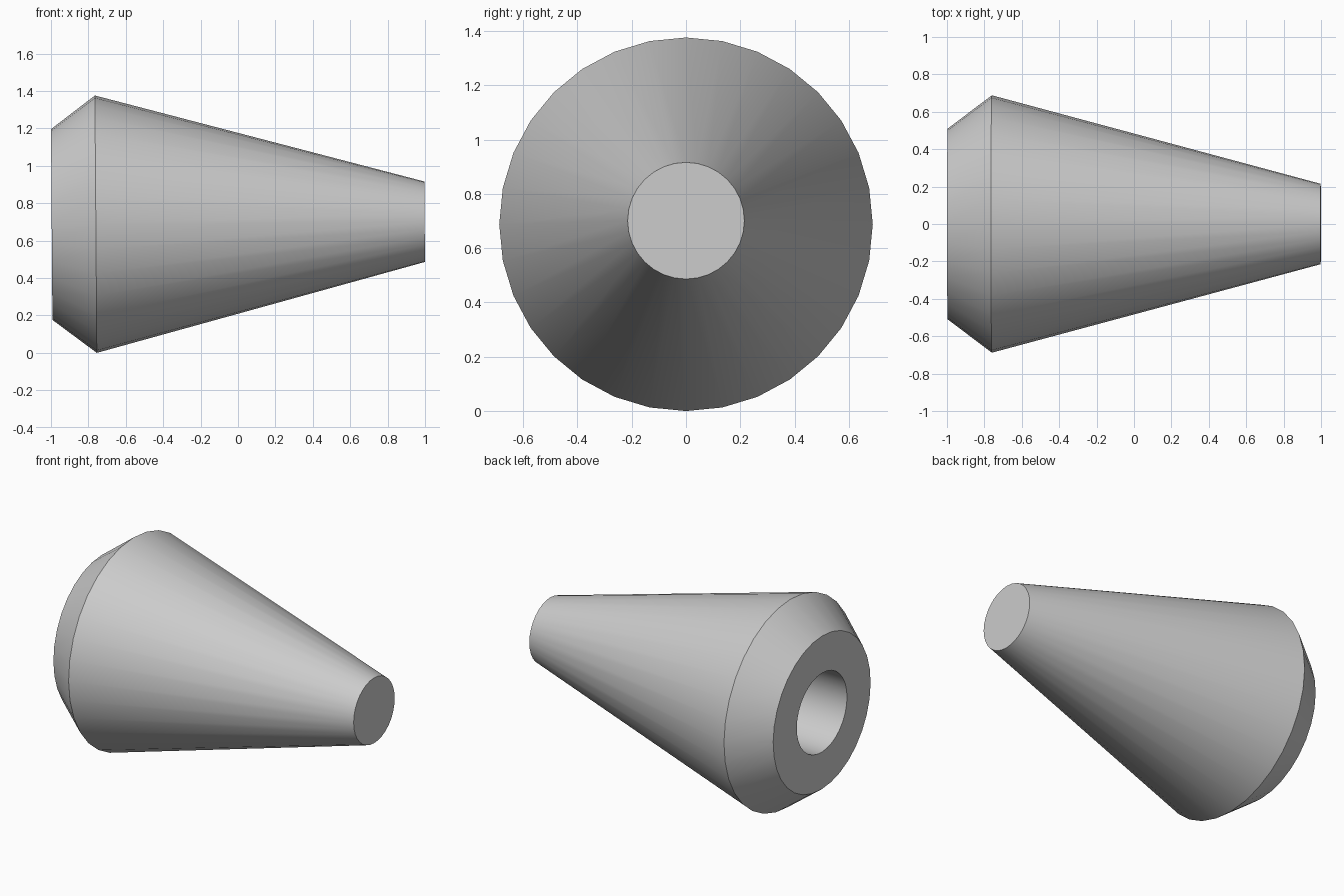
import bpy, bmesh, math
from mathutils import Matrix

if "Cube" in bpy.data.objects:
    bpy.data.objects.remove(bpy.data.objects["Cube"])

SIDES = 32

grey = bpy.data.materials.new("plain grey")
grey.diffuse_color = (0.6, 0.6, 0.6, 1.0)
grey.use_nodes = True
grey.node_tree.nodes["Principled BSDF"].inputs["Base Color"].default_value = grey.diffuse_color


def lathe_x(name, profile):
    """Turn (x, radius) points about the x axis and cap both ends."""
    bm = bmesh.new()
    rings = []
    for x, r in profile:
        ring = []
        for i in range(SIDES):
            a = 2 * math.pi * i / SIDES
            ring.append(bm.verts.new((x, r * math.sin(a), r * math.cos(a))))
        rings.append(ring)
    for a, b in zip(rings, rings[1:]):
        for i in range(SIDES):
            j = (i + 1) % SIDES
            bm.faces.new((a[i], a[j], b[j], b[i]))
    bm.faces.new(rings[0])
    bm.faces.new(rings[-1])
    bmesh.ops.recalc_face_normals(bm, faces=bm.faces)
    # the axis leans up very slightly towards the narrow end
    bm.transform(Matrix.Translation((0, 0, 0.689)) @ Matrix.Rotation(-0.0075, 4, 'Y')
                 @ Matrix.Translation((-0.76, 0, 0))
                 @ Matrix.Translation((0.76, 0, 0)))
    mesh = bpy.data.meshes.new(name)
    bm.to_mesh(mesh)
    bm.free()
    mesh.materials.append(grey)
    obj = bpy.data.objects.new(name, mesh)
    bpy.context.collection.objects.link(obj)
    obj.location.z = -min(v.co.z for v in mesh.vertices)
    bpy.context.view_layer.objects.active = obj
    obj.select_set(True)
    bpy.ops.object.shade_smooth_by_angle(angle=math.radians(30))
    return obj


# tapered body: blind bore floor, bore mouth, flat back, chamfer, cone, tip
lathe_x("tapered_body", [
    (-0.20, 0.263),
    (-0.996, 0.263),
    (-0.996, 0.51),
    (-0.76, 0.688),
    (0.998, 0.215),
])
